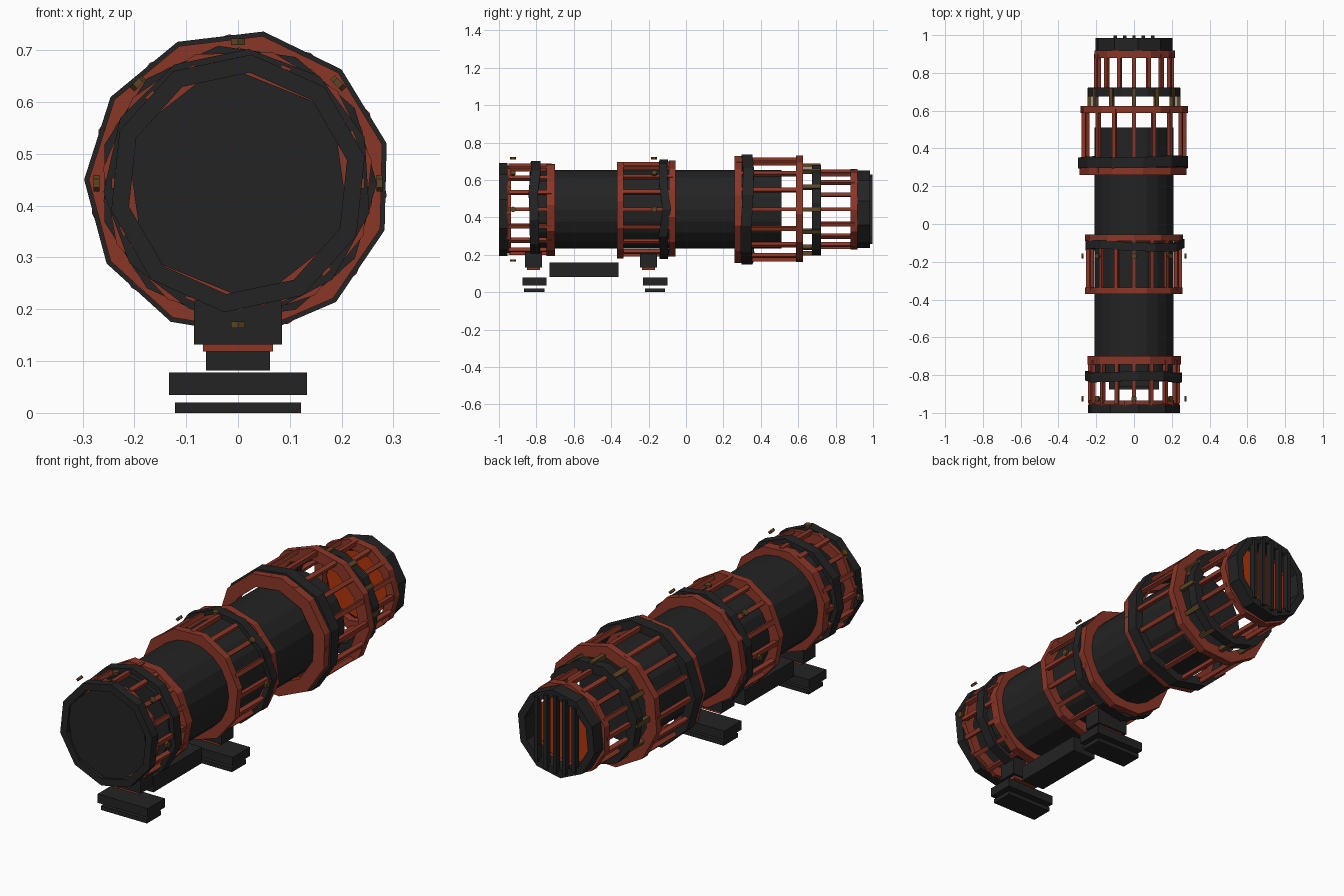
import bpy, bmesh, math, random
from mathutils import Matrix, Vector

if "Cube" in bpy.data.objects:
    bpy.data.objects.remove(bpy.data.objects["Cube"])

random.seed(4)
CZ = 0.443  # height of the barrel axis


def mat(name, rgb):
    m = bpy.data.materials.new(name)
    m.diffuse_color = (*rgb, 1)
    m.use_nodes = True
    m.node_tree.nodes["Principled BSDF"].inputs["Base Color"].default_value = m.diffuse_color
    return m


DARK = mat("charcoal", (0.017, 0.017, 0.017))
RUST = mat("rust_red", (0.26, 0.037, 0.02))
BRASS = mat("old_brass", (0.11, 0.058, 0.016))
GLOW = mat("ember_orange", (0.45, 0.035, 0.003))


def finish(name, bm, m):
    bmesh.ops.recalc_face_normals(bm, faces=bm.faces)
    me = bpy.data.meshes.new(name)
    bm.to_mesh(me)
    bm.free()
    me.materials.append(m)
    ob = bpy.data.objects.new(name, me)
    bpy.context.collection.objects.link(ob)
    return ob


def add_box(bm, centre, size, rot=Matrix()):
    bmesh.ops.create_cube(bm, size=1, matrix=Matrix.Translation(centre) @ rot @ Matrix.Diagonal((*size, 1)))


def box(name, x, y, z, m):
    bm = bmesh.new()
    add_box(bm, [(a + b) / 2 for a, b in (x, y, z)], [b - a for a, b in (x, y, z)])
    return finish(name, bm, m)


def ring(name, y0, y1, r_out, r_in, m, sides=11, turn=0.0, wobble=0.0):
    """Faceted tube around the barrel axis, with slightly uneven edges."""
    bm = bmesh.new()
    loops = []
    for i in range(sides):
        a = math.radians(turn) + 2 * math.pi * i / sides
        d = random.uniform(-wobble, wobble)
        loops.append([bm.verts.new((r * math.cos(a), y + d, CZ + r * math.sin(a)))
                      for r, y in ((r_out, y0), (r_out, y1), (r_in, y1), (r_in, y0))])
    for i in range(sides):
        p, q = loops[i], loops[(i + 1) % sides]
        for k in range(4):
            bm.faces.new((p[k], p[(k + 1) % 4], q[(k + 1) % 4], q[k]))
    return finish(name, bm, m)


def drum(name, y0, y1, r, m, sides, turn=0.0):
    """Solid cylinder along y."""
    bm = bmesh.new()
    rot = Matrix.Rotation(math.radians(90), 4, 'X') @ Matrix.Rotation(math.radians(turn), 4, 'Z')
    bmesh.ops.create_cone(bm, cap_ends=True, segments=sides, radius1=r, radius2=r, depth=y1 - y0,
                          matrix=Matrix.Translation((0, (y0 + y1) / 2, CZ)) @ rot)
    return finish(name, bm, m)


def cage(name, y0, y1, r, m, count=16, thick=0.02):
    """Lengthwise bars spaced evenly around the barrel."""
    bm = bmesh.new()
    for i in range(count):
        a = 2 * math.pi * i / count
        add_box(bm, (r * math.cos(a), (y0 + y1) / 2, CZ + r * math.sin(a)),
                (thick, y1 - y0, thick), Matrix.Rotation(-a, 4, 'Y'))
    return finish(name, bm, m)


def bolts(name, y, r, m):
    bm = bmesh.new()
    for deg in (0, 45, 90, 135, 180, 270):
        a = math.radians(deg)
        d = Vector((math.cos(a), 0, math.sin(a)))
        bmesh.ops.create_cone(bm, cap_ends=True, segments=6, radius1=0.016, radius2=0.016, depth=0.012,
                              matrix=Matrix.Translation(d * r + Vector((0, y, CZ)))
                              @ d.to_track_quat('Z', 'Y').to_matrix().to_4x4())
    return finish(name, bm, m)


# Barrel
drum("barrel_core", -0.82, 0.51, 0.21, DARK, 20)

# Front collar with closed muzzle plate
drum("muzzle_plate", -0.99, -0.965, 0.232, DARK, 6, 8)
ring("muzzle_ring", -1.0, -0.955, 0.25, 0.215, DARK, 10, 12)
ring("muzzle_back_ring", -0.96, -0.935, 0.24, 0.19, RUST, 10, 30)
cage("front_cage", -0.95, -0.72, 0.234, RUST)
ring("front_cage_ring", -0.745, -0.70, 0.25, 0.205, RUST, 11, 5)
ring("front_band", -0.835, -0.785, 0.26, 0.235, DARK, 11, 20, 0.008)
bolts("front_bolts", -0.925, 0.273, BRASS)

# Middle collar
ring("middle_front_ring", -0.37, -0.335, 0.262, 0.205, RUST, 11, 10)
cage("middle_cage", -0.35, -0.07, 0.243, RUST)
ring("middle_back_ring", -0.09, -0.055, 0.262, 0.205, RUST, 11, 24)
ring("middle_band", -0.135, -0.09, 0.268, 0.245, DARK, 11, 0, 0.012)
bolts("middle_bolts", -0.17, 0.273, BRASS)

# Large rear collar
ring("large_front_ring", 0.26, 0.30, 0.288, 0.225, RUST, 11, 15)
ring("large_band", 0.30, 0.358, 0.297, 0.255, DARK, 11, 15, 0.008)
cage("large_cage", 0.27, 0.61, 0.268, RUST)
ring("large_back_ring", 0.588, 0.625, 0.288, 0.232, RUST, 11, 28)

# Brass neck
cage("neck_bars", 0.60, 0.72, 0.235, BRASS, 12, 0.022)
ring("neck_ring", 0.675, 0.722, 0.247, 0.20, DARK, 11, 8)

# Tail cage
cage("tail_cage", 0.70, 0.90, 0.203, RUST)
ring("tail_rust_ring", 0.88, 0.918, 0.218, 0.175, RUST, 11, 0)
ring("tail_dark_ring", 0.915, 0.985, 0.208, 0.172, DARK, 10, 12)
drum("ember_disc", 0.90, 0.912, 0.16, GLOW, 12)

# Vertical grille slats over the tail
grille = bmesh.new()
for i in range(-2, 3):
    x = i * 0.05
    add_box(grille, (x, 0.983, CZ), (0.018, 0.03, 2 * math.sqrt(0.185 ** 2 - x * x)))
finish("tail_grille", grille, DARK)

# Underside mounts: saddle, shim, pad and foot plate
for label, y0, y1, p0, p1 in (("front", -0.86, -0.77, -0.875, -0.745),
                              ("middle", -0.245, -0.155, -0.23, -0.10)):
    box(label + "_saddle", (-0.085, 0.085), (y0, y1), (0.132, 0.225), DARK)
    box(label + "_shim", (-0.068, 0.068), (y0 + 0.01, y1 - 0.01), (0.118, 0.132), RUST)
    box(label + "_pad", (-0.133, 0.133), (p0, p1), (0.035, 0.078), DARK)
    box(label + "_foot", (-0.122, 0.122), (p0 + 0.01, p1 - 0.012), (0.0, 0.02), DARK)

# Rail between the mounts
box("under_rail", (-0.062, 0.062), (-0.73, -0.36), (0.082, 0.158), DARK)
